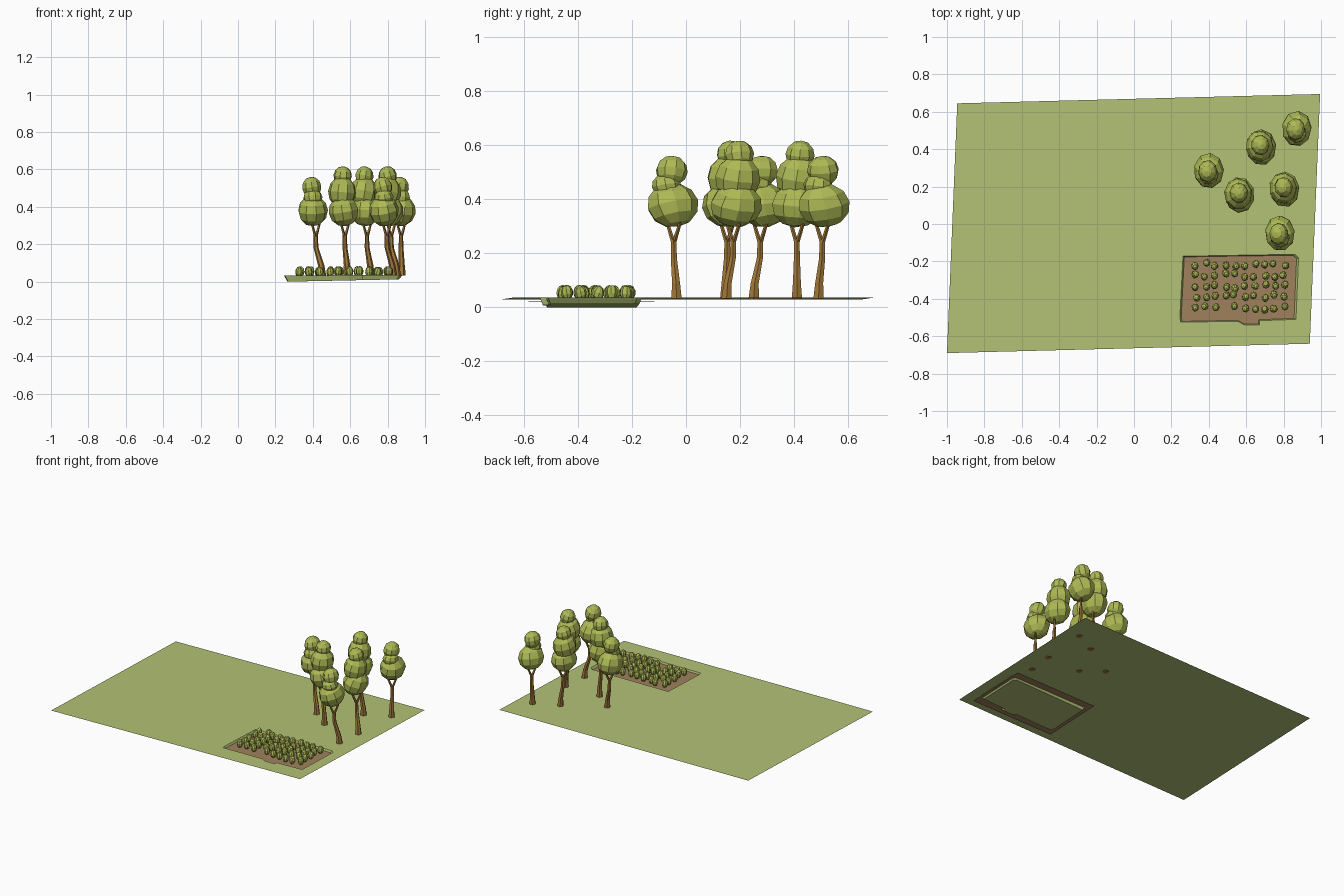
import bpy, bmesh, math, random
from mathutils import Vector, Matrix, Euler

if "Cube" in bpy.data.objects:
    bpy.data.objects.remove(bpy.data.objects["Cube"])

random.seed(4)


def material(name, r, g, b):
    m = bpy.data.materials.new(name)
    m.diffuse_color = (r, g, b, 1)
    m.use_nodes = True
    m.node_tree.nodes["Principled BSDF"].inputs["Base Color"].default_value = m.diffuse_color
    return m


GRASS = material("grass", 0.45, 0.54, 0.18)
LEAF = material("leaf", 0.42, 0.49, 0.09)
BARK = material("bark", 0.34, 0.18, 0.04)
SOIL = material("soil", 0.35, 0.22, 0.11)


def finish(bm, name, mat):
    me = bpy.data.meshes.new(name)
    bm.to_mesh(me)
    bm.free()
    me.materials.append(mat)
    ob = bpy.data.objects.new(name, me)
    bpy.context.collection.objects.link(ob)
    return ob


def blob(bm, centre, radii, tilt, segs=9, rings=6):
    """Low-poly, slightly tilted ellipsoid."""
    rot = Euler((random.uniform(-tilt, tilt), random.uniform(-tilt, tilt),
                 random.uniform(0, 6.28))).to_matrix().to_4x4()
    mat = Matrix.Translation(centre) @ Matrix.Diagonal((*radii, 1)) @ rot
    bmesh.ops.create_uvsphere(bm, u_segments=segs, v_segments=rings, radius=1, matrix=mat)


def tube(bm, pts, radii, sides=6):
    """Tapered tube through points, with horizontal rings and capped ends."""
    rings = []
    for p, r in zip(pts, radii):
        rings.append([bm.verts.new((p[0] + r * math.cos(i * math.tau / sides),
                                    p[1] + r * math.sin(i * math.tau / sides), p[2]))
                      for i in range(sides)])
    for a, b in zip(rings, rings[1:]):
        for i in range(sides):
            j = (i + 1) % sides
            bm.faces.new((a[i], a[j], b[j], b[i]))
    bm.faces.new(rings[0][::-1])
    bm.faces.new(rings[-1])


def ground_z(x):
    return 0.032 + 0.004 * x


# Lawn: tilted sheet with a notched pit sunk through it
outer = [(-0.945, 0.645), (-1.0, -0.69), (0.94, -0.64), (0.995, 0.695)]
rim = [(0.262, -0.172), (0.86, -0.162), (0.88, -0.18), (0.866, -0.51), (0.67, -0.517),
       (0.67, -0.54), (0.59, -0.54), (0.555, -0.52), (0.25, -0.525), (0.245, -0.5)]
bm = bmesh.new()


def loop(points):
    vs = [bm.verts.new((x, y, ground_z(x))) for x, y in points]
    return vs, [bm.edges.new((vs[i], vs[(i + 1) % len(vs)])) for i in range(len(vs))]


_, outer_edges = loop(outer)
rim_verts, rim_edges = loop(rim)
bmesh.ops.triangle_fill(bm, use_beauty=True, edges=outer_edges + rim_edges)
for f in bm.faces:
    f.normal_update()
    if f.normal.z < 0:
        f.normal_flip()
# Sloping pit walls and floor
mid = Vector((0.565, -0.35))
floor = []
for x, y in rim:
    p = mid + (Vector((x, y)) - mid) * 0.94
    floor.append(bm.verts.new((p.x, p.y, max(0, 0.012 * (p.x - 0.28) / 0.58))))
n = len(rim)
for i in range(n):
    j = (i + 1) % n
    bm.faces.new((rim_verts[j], rim_verts[i], floor[i], floor[j]))
bm.faces.new(floor[::-1])
finish(bm, "lawn_with_pit", GRASS)

# Soil sheet, reaching beyond the pit under the lawn
bm = bmesh.new()
bm.faces.new([bm.verts.new(p) for p in ((0.215, -0.585, 0.02), (0.875, -0.575, 0.022),
                                        (0.89, -0.11, 0.022), (0.235, -0.12, 0.02))])
finish(bm, "garden_soil", SOIL)

# Rows of small bushes
bm = bmesh.new()
for y in (-0.215, -0.275, -0.335, -0.385, -0.448):
    for col in range(10):
        if y < -0.4 and col == 3:
            continue
        c = (0.33 + 0.0525 * col + random.uniform(-.008, .008),
             y + random.uniform(-.012, .012), 0.053 + random.uniform(-.003, .003))
        blob(bm, c, (0.02, 0.022, 0.028), 0.3, 8, 5)
finish(bm, "garden_bushes", LEAF)

# Trees: crown centre, trunk base, tall or short
trees = [((0.40, 0.285), (0.45, 0.25), False),
         ((0.565, 0.155), (0.585, 0.145), True),
         ((0.68, 0.41), (0.71, 0.41), True),
         ((0.87, 0.51), (0.875, 0.49), False),
         ((0.805, 0.185), (0.85, 0.15), True),
         ((0.78, -0.05), (0.83, -0.035), False)]
for k, ((cx, cy), (bx, by), tall) in enumerate(trees, 1):
    # Trunk with a knee and two short branches
    bm = bmesh.new()
    z0 = ground_z(bx)

    def along(t):
        return bx + (cx - bx) * t, by + (cy - by) * t

    top = along(0.7)
    knee = along(0.65)
    tube(bm, [(bx, by, z0 - 0.003), (*along(0.12), 0.09), (*knee, 0.18), (*top, 0.25)],
         [0.022, 0.017, 0.013, 0.011])
    for s in (-1, 1):
        tube(bm, [(*top, 0.235), (top[0] + s * 0.018, top[1] + s * 0.02, 0.30),
                  (top[0] + s * 0.022, top[1] + s * 0.025, 0.34)], [0.009, 0.007, 0.006], 5)
    finish(bm, f"tree_trunk_{k}", BARK)
    # Crown of overlapping leaf masses
    bm = bmesh.new()
    blob(bm, (cx, cy, 0.378), (0.081, 0.097, 0.083), 0.25)
    if tall:
        blob(bm, (cx - 0.008, cy + 0.006, 0.478), (0.076, 0.085, 0.085), 0.25)
        blob(bm, (cx - 0.005, cy + 0.012, 0.565), (0.05, 0.055, 0.052), 0.25)
    else:
        blob(bm, (cx, cy - 0.022, 0.45), (0.052, 0.055, 0.045), 0.25)
        blob(bm, (cx - 0.006, cy - 0.003, 0.505), (0.052, 0.06, 0.056), 0.25)
    finish(bm, f"tree_crown_{k}", LEAF)
